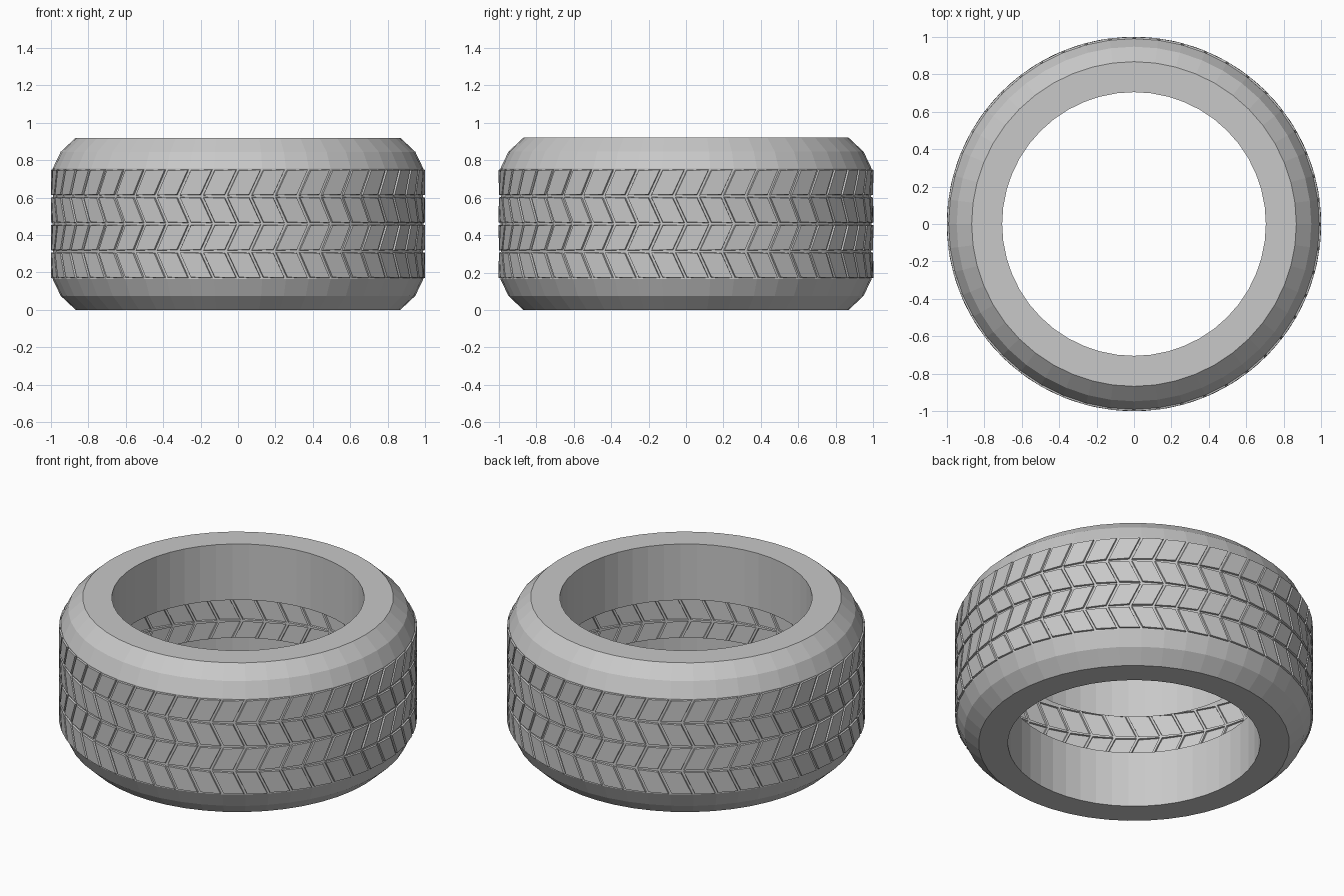
import bpy, bmesh, math

if "Cube" in bpy.data.objects:
    bpy.data.objects.remove(bpy.data.objects["Cube"])

SEG = 48          # sides around the tyre and tread blocks per row
HEIGHT = 0.92

rubber = bpy.data.materials.new("grey rubber")
rubber.diffuse_color = (0.58, 0.58, 0.58, 1)
rubber.use_nodes = True
rubber.node_tree.nodes["Principled BSDF"].inputs["Base Color"].default_value = rubber.diffuse_color


def lathe(bm, rows):
    """Skin rings given as (radius, z, angular shift in steps); returns faces."""
    rings = []
    for r, z, shift in rows:
        ring = []
        for i in range(SEG):
            a = 2 * math.pi * (i + shift) / SEG
            ring.append(bm.verts.new((r * math.cos(a), r * math.sin(a), z)))
        rings.append(ring)
    faces = []
    for a, b in zip(rings, rings[1:]):
        for i in range(SEG):
            j = (i + 1) % SEG
            faces.append(bm.faces.new((a[i], a[j], b[j], b[i])))
    return faces


def finish(bm, name):
    mesh = bpy.data.meshes.new(name)
    bm.normal_update()
    bm.to_mesh(mesh)
    bm.free()
    mesh.materials.append(rubber)
    obj = bpy.data.objects.new(name, mesh)
    bpy.context.collection.objects.link(obj)
    return obj


# Sidewalls: inner sleeve, flat rim face and rounded shoulder
side = [(0.705, 0.345), (0.705, 0.0), (0.868, 0.0), (0.948, 0.075), (0.991, 0.165)]
bm = bmesh.new()
lathe(bm, [(r, z, 0) for r, z in side])
finish(bm, "lower_sidewall")
bm = bmesh.new()
lathe(bm, [(r, HEIGHT - z, 0) for r, z in reversed(side)])
finish(bm, "upper_sidewall")

# Tread: four rows of slanted blocks in a zigzag, raised out of thin grooves
levels = [0.165, 0.3125, 0.46, 0.6075, 0.755]
bm = bmesh.new()
blocks = lathe(bm, [(0.991, z, -0.5 * (k % 2)) for k, z in enumerate(levels)])
bm.normal_update()
bmesh.ops.inset_individual(bm, faces=blocks, thickness=0.009, depth=0.0)
bmesh.ops.inset_individual(bm, faces=blocks, thickness=0.003, depth=0.010)
finish(bm, "tread")
